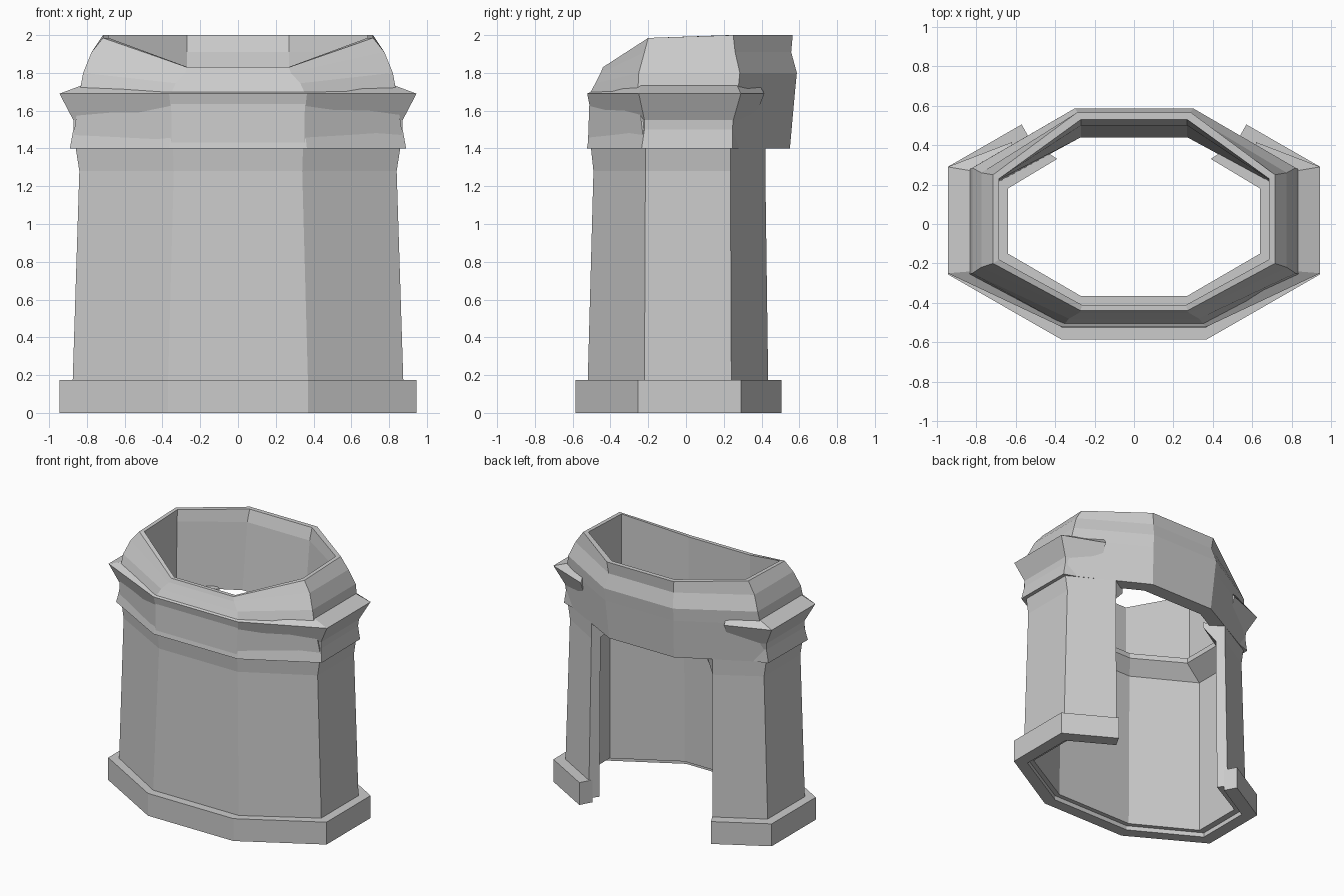
import bpy, bmesh


def finish(name, bm):
    bmesh.ops.remove_doubles(bm, verts=bm.verts, dist=0.0005)
    bmesh.ops.recalc_face_normals(bm, faces=bm.faces)
    me = bpy.data.meshes.new(name)
    bm.to_mesh(me)
    bm.free()
    ob = bpy.data.objects.new(name, me)
    bpy.context.collection.objects.link(ob)
    return ob


def sweep(name, profile, closed_plan):
    """Each profile entry holds the right-half plan points of one edge loop
    (back, side back, side front, front); the left half is mirrored.
    Points may be (x, y) with a shared height or (x, y, z)."""
    bm = bmesh.new()
    loops = []
    for z, pts in profile:
        right = [(p[0], p[1], p[2] if len(p) > 2 else z) for p in pts]
        left = [(-x, y, h) for x, y, h in reversed(right)]
        loops.append([bm.verts.new(c) for c in right + left])
    n, m = len(loops), len(loops[0])
    for i in range(n):
        a, b = loops[i], loops[(i + 1) % n]
        for j in range(m if closed_plan else m - 1):
            k = (j + 1) % m
            bm.faces.new((a[j], a[k], b[k], b[j]))
    if not closed_plan:
        bm.faces.new([l[0] for l in loops])
        bm.faces.new([l[-1] for l in reversed(loops)])
    return finish(name, bm)


# Plinth: U-shaped foot, open at the back
plinth_out = [(.57, .505), (.945, .29), (.945, -.255), (.37, -.585)]
plinth_in = [(.52, .415), (.85, .225), (.85, -.21), (.345, -.495)]
sweep("plinth", [(0, plinth_out), (.175, plinth_out),
                 (.175, plinth_in), (0, plinth_in)], False)

# Wall: tapering shell whose top flares inward into a shelf
sweep("wall", [
    (.035, [(.535, .435), (.875, .24), (.875, -.22), (.37, -.52)]),
    (.175, [(.535, .435), (.875, .24), (.875, -.22), (.37, -.52)]),
    (1.28, [(.525, .42), (.84, .235), (.84, -.215), (.34, -.49)]),
    (1.42, [(.525, .42), (.862, .235), (.862, -.215), (.345, -.505)]),
    (1.42, [(.39, .33), (.64, .18), (.64, -.15), (.27, -.365)]),
    (1.38, [(.39, .33), (.64, .18), (.64, -.15), (.27, -.365)]),
    (1.28, [(.485, .365), (.785, .195), (.785, -.185), (.325, -.44)]),
    (.035, [(.49, .37), (.80, .2), (.80, -.2), (.335, -.46)]),
], False)

# Hood: closed ring with a low front rim and a high back
sweep("hood", [
    (1.40, [(.28, .55), (.86, .24), (.88, -.22), (.35, -.52)]),
    (1.70, [(.295, .577), (.838, .275), (.838, -.255), (.355, -.51, 1.69)]),
    (1.80, [(.30, .587), (.82, .285), (.82, -.25), (.33, -.48, 1.745)]),
    (1.91, [(.28, .557), (.775, .26), (.775, -.22), (.28, -.452, 1.80)]),
    (2.00, [(.29, .565), (.715, .25), (.715, -.2, 1.985), (.27, -.44, 1.83)]),
    (2.00, [(.27, .53), (.685, .23), (.685, -.18, 1.985), (.265, -.41, 1.83)]),
    (1.91, [(.27, .50), (.685, .225), (.685, -.18), (.265, -.41, 1.78)]),
    (1.40, [(.27, .44), (.685, .215), (.685, -.18), (.265, -.41)]),
], True)

# Cornice: flared band around front and sides, fading into the hood at the back
sweep("cornice", [
    (1.40, [(.62, .34), (.885, .245), (.89, -.235), (.365, -.525)]),
    (1.50, [(.62, .34), (.868, .245), (.872, -.22), (.35, -.5, 1.53)]),
    (1.55, [(.62, .36), (.872, .25), (.872, -.22), (.35, -.495)]),
    (1.69, [(.62, .415), (.945, .29), (.945, -.25), (.365, -.523)]),
    (1.735, [(.62, .39), (.825, .27), (.825, -.24), (.33, -.48, 1.71)]),
    (1.40, [(.60, .32), (.78, .22), (.78, -.2), (.32, -.46)]),
], False)
